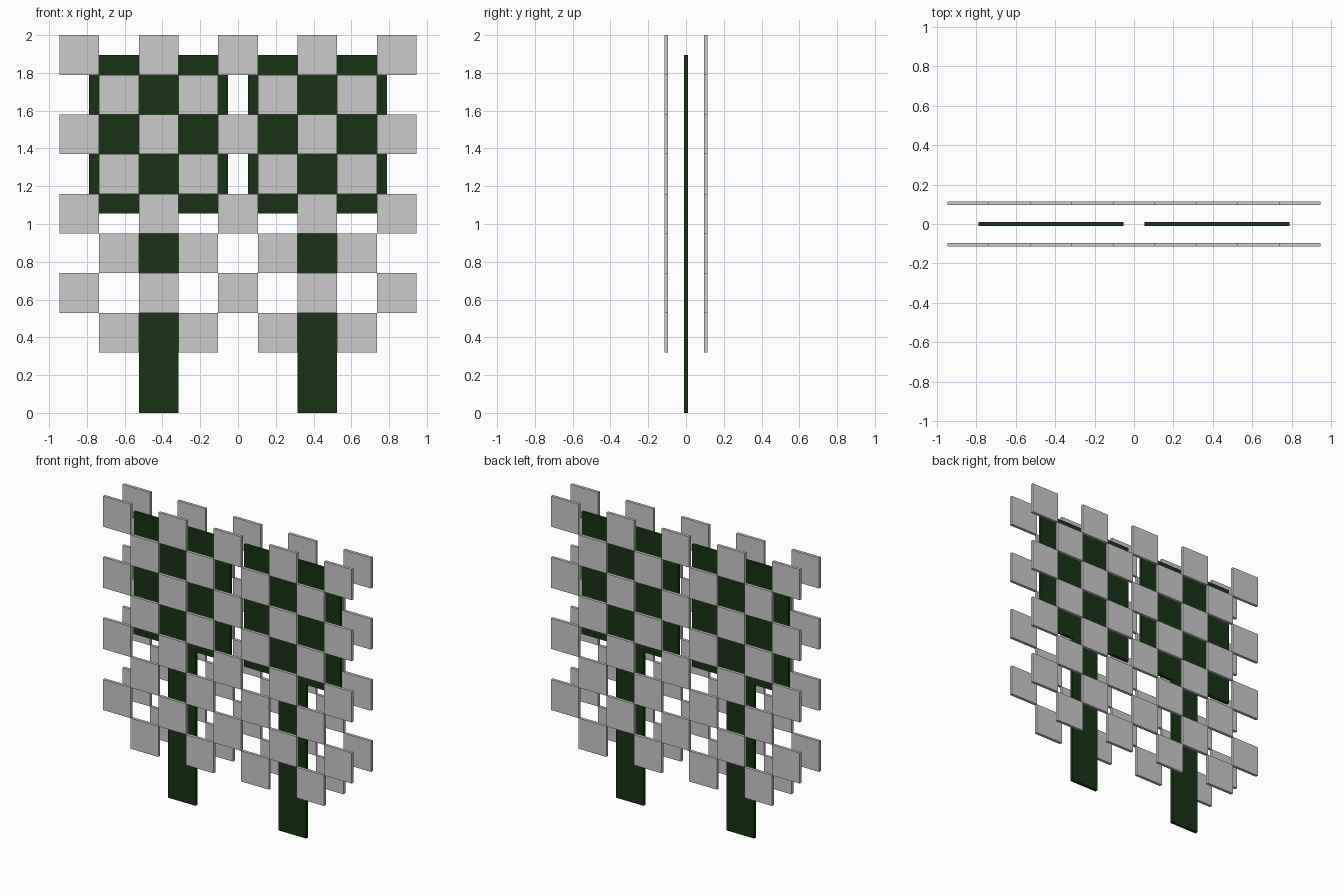
import bpy, bmesh

if "Cube" in bpy.data.objects:
    bpy.data.objects.remove(bpy.data.objects["Cube"])

T = 0.21          # tile side
THICK = 0.02      # sheet thickness
ROWS, COLS = 8, 9
TOP = 2.0

green = bpy.data.materials.new("dark_green")
green.diffuse_color = (0.009, 0.034, 0.007, 1)
green.use_nodes = True
green.node_tree.nodes["Principled BSDF"].inputs["Base Color"].default_value = green.diffuse_color


def finish(bm, name, material=None):
    bmesh.ops.recalc_face_normals(bm, faces=bm.faces)
    mesh = bpy.data.meshes.new(name)
    bm.to_mesh(mesh)
    bm.free()
    if material:
        mesh.materials.append(material)
    ob = bpy.data.objects.new(name, mesh)
    bpy.context.collection.objects.link(ob)
    return ob


def plate(bm, outline, y):
    """Extrude an x-z outline into a thin upright plate centred on y."""
    verts = [bm.verts.new((x, y - THICK / 2, z)) for x, z in outline]
    face = bm.faces.new(verts)
    ext = bmesh.ops.extrude_face_region(bm, geom=[face])
    moved = [v for v in ext["geom"] if isinstance(v, bmesh.types.BMVert)]
    bmesh.ops.translate(bm, verts=moved, vec=(0, THICK, 0))


# Checkerboard screens, front and back
for name, y in (("front_checker_screen", -T / 2), ("back_checker_screen", T / 2)):
    bm = bmesh.new()
    for row in range(ROWS):
        for col in range(row % 2, COLS, 2):
            x0 = (col - COLS / 2) * T
            z1 = TOP - row * T
            plate(bm, [(x0, z1 - T), (x0 + T, z1 - T), (x0 + T, z1), (x0, z1)], y)
    finish(bm, name)

# Two green boards, each on a flat post
board_bottom, board_top = TOP - 4.5 * T, TOP - 0.5 * T
half_board, half_post = 1.75 * T, T / 2
half = [(half_post, 0), (half_post, board_bottom),
        (half_board, board_bottom), (half_board, board_top)]
for name, cx in (("left_board_on_post", -2 * T), ("right_board_on_post", 2 * T)):
    bm = bmesh.new()
    outline = [(cx + x, z) for x, z in half] + [(cx - x, z) for x, z in reversed(half)]
    plate(bm, outline, 0)
    finish(bm, name, green)
